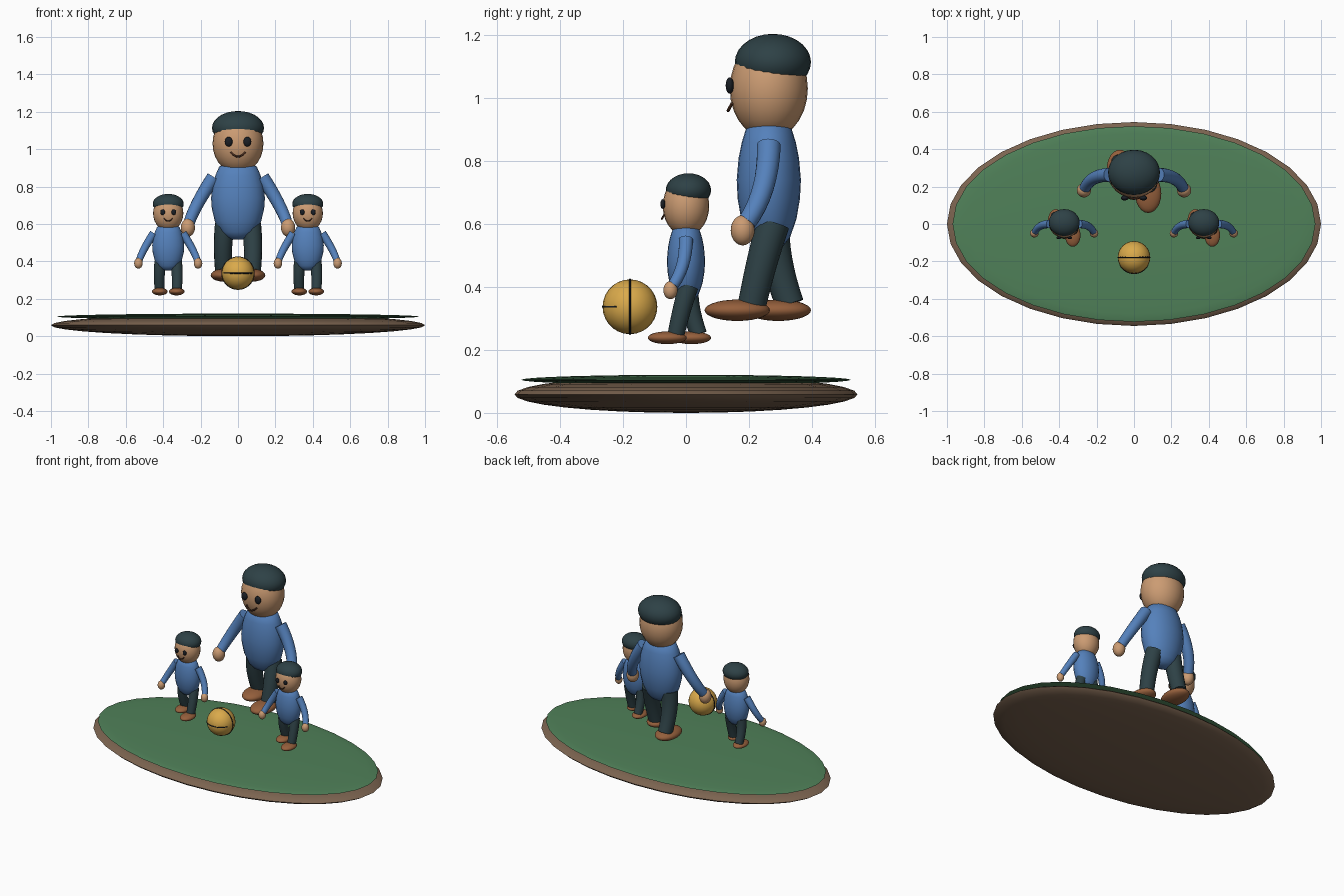
import bpy, bmesh, math
from mathutils import Vector

if "Cube" in bpy.data.objects:
    bpy.data.objects.remove(bpy.data.objects["Cube"])


def material(name, rgb):
    m = bpy.data.materials.new(name)
    m.diffuse_color = (*rgb, 1)
    m.use_nodes = True
    m.node_tree.nodes["Principled BSDF"].inputs["Base Color"].default_value = m.diffuse_color
    return m


SKIN = material("skin", (0.60, 0.33, 0.17))
BLUE = material("shirt_blue", (0.09, 0.22, 0.50))
DARK = material("dark_cloth", (0.027, 0.053, 0.061))
SHOE = material("shoe_brown", (0.30, 0.115, 0.045))
INK = material("ink", (0.01, 0.013, 0.018))
LIP = material("lip", (0.08, 0.03, 0.015))
EARTH = material("earth", (0.20, 0.127, 0.08))
GRASS = material("grass", (0.08, 0.22, 0.10))
GOLD = material("gold", (0.70, 0.40, 0.07))


def finish(name, bm, mat):
    bmesh.ops.recalc_face_normals(bm, faces=bm.faces)
    me = bpy.data.meshes.new(name)
    bm.to_mesh(me)
    bm.free()
    me.materials.append(mat)
    ob = bpy.data.objects.new(name, me)
    bpy.context.collection.objects.link(ob)
    bpy.ops.object.select_all(action='DESELECT')
    ob.select_set(True)
    bpy.context.view_layer.objects.active = ob
    bpy.ops.object.shade_smooth_by_angle(angle=math.radians(50))
    return ob


def ellipsoid(name, centre, radii, mat, seg=24, rings=14):
    bm = bmesh.new()
    bmesh.ops.create_uvsphere(bm, u_segments=seg, v_segments=rings, radius=1)
    for v in bm.verts:
        v.co = Vector(a * r + c for a, r, c in zip(v.co, radii, centre))
    return finish(name, bm, mat)


def skin_rings(bm, rings, closed=False):
    n = len(rings[0])
    pairs = list(zip(rings, rings[1:] + rings[:1])) if closed else list(zip(rings, rings[1:]))
    for a, b in pairs:
        for i in range(n):
            j = (i + 1) % n
            bm.faces.new((a[i], a[j], b[j], b[i]))
    if not closed:
        bm.faces.new(rings[0])
        bm.faces.new(rings[-1])


def tube(name, pts, r0, r1, mat, sides=16, closed=False):
    bm, rings, n = bmesh.new(), [], len(pts)
    side = None
    for k, p in enumerate(pts):
        if closed:
            t = pts[(k + 1) % n] - pts[k - 1]
        else:
            t = pts[min(k + 1, n - 1)] - pts[max(k - 1, 0)]
        t.normalize()
        side = t.orthogonal() if side is None else side - t * side.dot(t)
        side.normalize()
        up = t.cross(side)
        r = r0 + (r1 - r0) * k / (n - 1)
        rings.append([bm.verts.new(p + r * (side * math.cos(a) + up * math.sin(a)))
                      for a in (2 * math.pi * i / sides for i in range(sides))])
    skin_rings(bm, rings, closed)
    return finish(name, bm, mat)


def bend(a, b, c, n=8):
    # smooth path through three points
    a, b, c = Vector(a), Vector(b), Vector(c)
    return [a * (2 * t - 1) * (t - 1) + b * 4 * t * (1 - t) + c * t * (2 * t - 1)
            for t in (i / n for i in range(n + 1))]


# torso profile: share of full width, height
TORSO = [(0.20, .517), (0.45, .530), (0.66, .557), (0.86, .615), (0.97, .68),
         (1.0, .74), (0.94, .81), (0.84, .86), (0.70, .906), (0.45, .925)]


def figure(tag, x, y, top, s):
    def at(px, py, pz):
        return (x + s * px, y + s * py, top + s * (pz - 1.204))

    def blob(part, c, r, mat, **kw):
        ellipsoid(f"{tag}_{part}", at(*c), [s * k for k in r], mat, **kw)

    def limb(part, a, b, c, r0, r1, mat, sides=16):
        tube(f"{tag}_{part}", bend(at(*a), at(*b), at(*c)), s * r0, s * r1, mat, sides)

    # torso
    bm = bmesh.new()
    skin_rings(bm, [[bm.verts.new(at(.144 * r * math.cos(a), .102 * r * math.sin(a), z))
                     for a in (2 * math.pi * i / 24 for i in range(24))] for r, z in TORSO])
    finish(f"{tag}_torso", bm, BLUE)

    # head, hair and face
    blob("head", (0, 0, 1.03), (.136, .124, .16), SKIN)
    blob("hair", (0, .013, 1.114), (.139, .121, .09), DARK)
    limb("mouth", (-.038, -.117, .983), (0, -.129, .96), (.038, -.117, .983), .005, .005, LIP, 8)

    for sx, side in ((-1, "left"), (1, "right")):
        blob(f"{side}_eye", (sx * .05, -.124, 1.04), (.021, .013, .026), INK, seg=16, rings=10)
        # arm and hand
        limb(f"{side}_arm", (sx * .13, 0, .85), (sx * .213, -.018, .715),
             (sx * .262, -.07, .605), .038, .03, BLUE)
        blob(f"{side}_hand", (sx * .268, -.083, .58), (.038, .038, .048), SKIN)
        # striding leg and shoe: right forward, left back
        foot = -.053 if sx > 0 else .067
        limb(f"{side}_leg", (sx * .07, .013, .60), (sx * .08, foot * .4, .48),
             (sx * .077, foot, .345), .053, .045, DARK)
        shoe = -.1 if sx > 0 else .03
        blob(f"{side}_shoe", (sx * .076, shoe, .326), (.07, .104, .034), SHOE)


# ground disc
ellipsoid("earth_base", (0, 0, .059), (1.0, .545, .059), EARTH, seg=32, rings=16)
ellipsoid("grass_top", (0, 0, .105), (.97, .523, .016), GRASS, seg=32, rings=16)

# people
figure("adult", 0, .263, 1.204, 1.0)
for sx, tag in ((-1, "left_child"), (1, "right_child")):
    figure(tag, sx * .373, 0, .761, .595)

# ball with seams
BALL = Vector((0, -.178, .337))
ellipsoid("ball", BALL, (.087, .087, .087), GOLD)
ring = [BALL + .0865 * Vector((math.cos(a), 0, math.sin(a)))
        for a in (2 * math.pi * i / 32 for i in range(32))]
tube("ball_seam_ring", ring, .003, .003, INK, 8, closed=True)
arc = [BALL + .0865 * Vector((math.sin(a), -math.cos(a), 0))
       for a in (math.radians(-60 + 10 * i) for i in range(13))]
tube("ball_seam_arc", arc, .003, .003, INK, 8)
